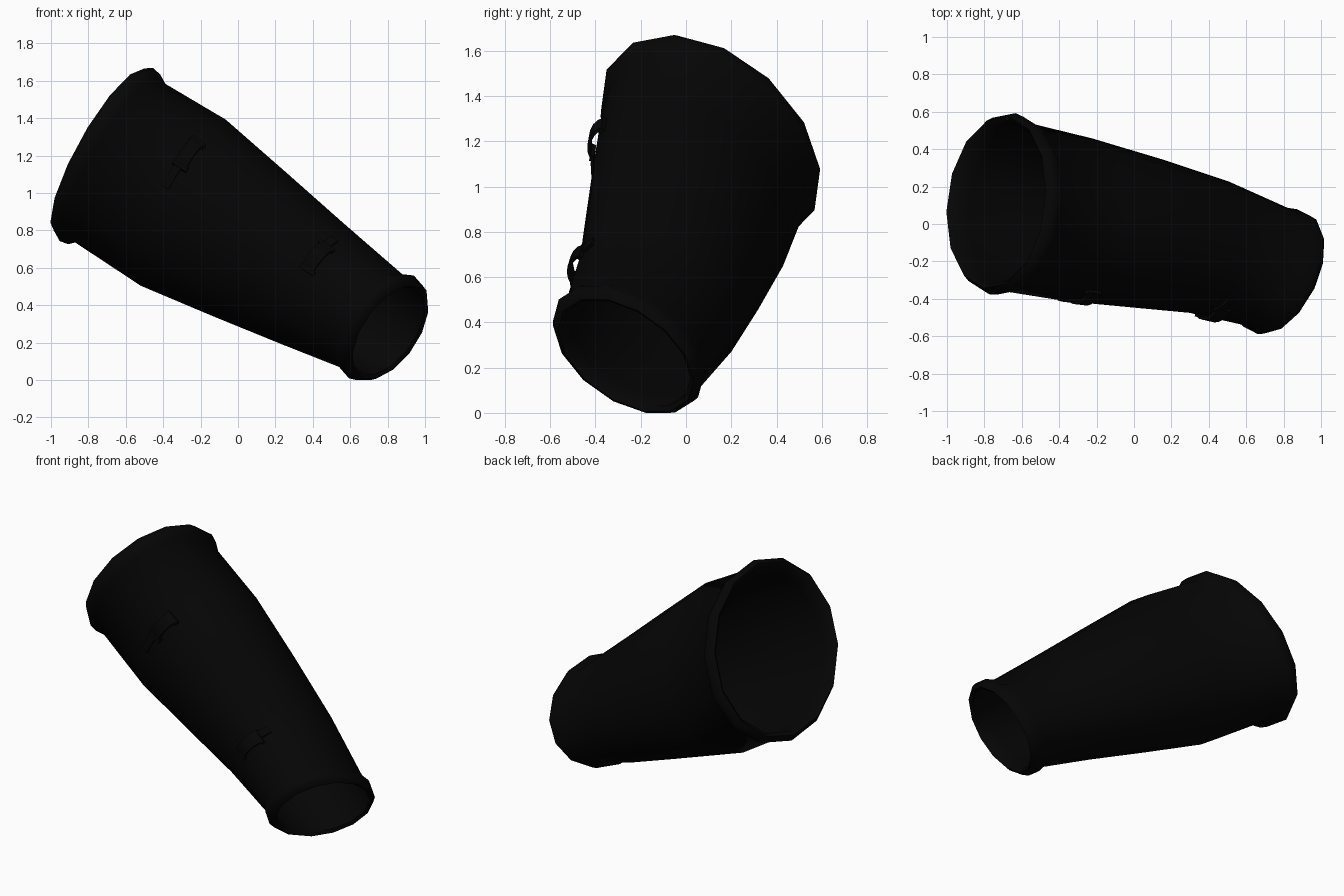
import bpy, bmesh, math
from mathutils import Vector

if "Cube" in bpy.data.objects:
    bpy.data.objects.remove(bpy.data.objects["Cube"])

SIDES = 14
PHASE = math.radians(5)
START = Vector((-0.71, 0.11, 1.21))          # centre of the wide opening
END = Vector((0.777, -0.257, 0.278))         # centre of the narrow opening
LENGTH = (END - START).length
AXIS = (END - START).normalized()
U = Vector((-AXIS.z, 0, AXIS.x)).normalized()  # upper side of the tube
V = AXIS.cross(U).normalized()                 # front side of the tube

black = bpy.data.materials.new("matte black")
black.diffuse_color = (0.0015, 0.0015, 0.0015, 1)
black.use_nodes = True
black.node_tree.nodes["Principled BSDF"].inputs["Base Color"].default_value = black.diffuse_color

L = LENGTH
# outer stations: distance along axis, upper radius, front radius,
# upward tilt, frontward tilt, frontward shift of the centre
OUTER = [
    (-0.032, 0.500, 0.477, 0.008, -0.028, 0), (0.007, 0.527, 0.503, 0.008, -0.028, 0),
    (0.058, 0.517, 0.494, 0.010, -0.028, 0), (0.088, 0.489, 0.468, 0.010, -0.028, 0),
    (0.50, 0.499, 0.453, -0.005, -0.035, -0.015), (0.92, 0.432, 0.417, 0, -0.06, -0.03),
    (1.33, 0.363, 0.376, 0.01, -0.08, -0.04),
    (L - 0.072, 0.299, 0.340, 0.040, -0.085, -0.012),
    (L - 0.013, 0.326, 0.358, 0.040, -0.085, 0), (L + 0.025, 0.313, 0.348, 0.036, -0.085, 0),
    (L + 0.046, 0.289, 0.323, 0.033, -0.085, 0),
]
# inner stations, back from the narrow opening to the wide one
INNER = [
    (L + 0.030, 0.272, 0.306, 0.035, -0.085, 0), (L - 0.06, 0.281, 0.320, 0.038, -0.085, -0.01),
    (1.33, 0.347, 0.360, 0.01, -0.08, -0.04), (0.92, 0.416, 0.401, 0, -0.06, -0.03),
    (0.50, 0.482, 0.437, -0.005, -0.035, -0.015),
    (0.09, 0.472, 0.450, 0.010, -0.028, 0), (-0.01, 0.475, 0.452, 0.008, -0.028, 0),
]


def point(station, angle, lift=0.0):
    """Point on the slanted oval section at a station."""
    s, ru, rv, tu, tv, shift = station
    skew = math.radians(14 - 5 * s / L)
    c, n = math.cos(angle), math.sin(angle + skew)
    return (START + AXIS * (s + tu * c + tv * n) + U * ((ru + lift) * c)
            + V * ((rv + lift) * n + shift))


def finish(name, bm, angle=40):
    bmesh.ops.recalc_face_normals(bm, faces=bm.faces[:])
    mesh = bpy.data.meshes.new(name)
    bm.to_mesh(mesh)
    bm.free()
    mesh.materials.append(black)
    obj = bpy.data.objects.new(name, mesh)
    bpy.context.collection.objects.link(obj)
    bpy.ops.object.select_all(action='DESELECT')
    obj.select_set(True)
    bpy.context.view_layer.objects.active = obj
    bpy.ops.object.shade_smooth_by_angle(angle=math.radians(angle))
    return obj


def loft(bm, rings, closed):
    """Join equal rings of points with quads; close the loft or cap its ends."""
    vs = [[bm.verts.new(p) for p in r] for r in rings]
    n = len(vs[0])
    for i in range(len(vs) if closed else len(vs) - 1):
        a, b = vs[i], vs[(i + 1) % len(vs)]
        for j in range(n):
            k = (j + 1) % n
            bm.faces.new((a[j], a[k], b[k], b[j]))
    if not closed:
        bm.faces.new(vs[0])
        bm.faces.new(vs[-1][::-1])


# Tapered sleeve with a rolled rim at each end
bm = bmesh.new()
loft(bm, [[point(st, PHASE + 2 * math.pi * j / SIDES) for j in range(SIDES)]
          for st in OUTER + INNER], True)
finish("sleeve", bm, 50)


def station_at(s):
    for a, b in zip(OUTER, OUTER[1:]):
        if a[0] <= s <= b[0]:
            f = (s - a[0]) / (b[0] - a[0])
            return [p + (q - p) * f for p, q in zip(a, b)]
    return OUTER[-1]


def strap(name, s, a0, a1, half_width, rise, thick, steps=6):
    """Strip running around the sleeve, arched away from it by rise."""
    bm = bmesh.new()
    rings = []
    for i in range(steps + 1):
        f = i / steps
        ang = math.radians(a0 + (a1 - a0) * f)
        lift = rise * math.sin(math.pi * f) ** 0.7 if 0 < f < 1 else 0
        rings.append([point(station_at(s + ds * half_width), ang, lift + h - 0.008)
                      for ds, h in ((-1, 0), (1, 0), (1, thick), (-1, thick))])
    loft(bm, rings, False)
    finish(name, bm)


# Arched strap loops, each with end bars and a flat tail, on the front
for label, s, a0, a1, tail in (("upper", 0.51, 49, 73, (72, 88)),
                               ("lower", 1.42, 52, 84, (40, 53))):
    strap(label + "_strap_loop", s, a0, a1, 0.038, 0.027, 0.014)
    strap(label + "_strap_tail", s - 0.01, tail[0], tail[1], 0.022, 0, 0.014, 3)
    for side, ang in (("top", a0 + 2), ("bottom", a1 - 2)):
        strap(label + "_loop_" + side + "_bar", s, ang - 2, ang + 2, 0.046, 0, 0.02, 2)
